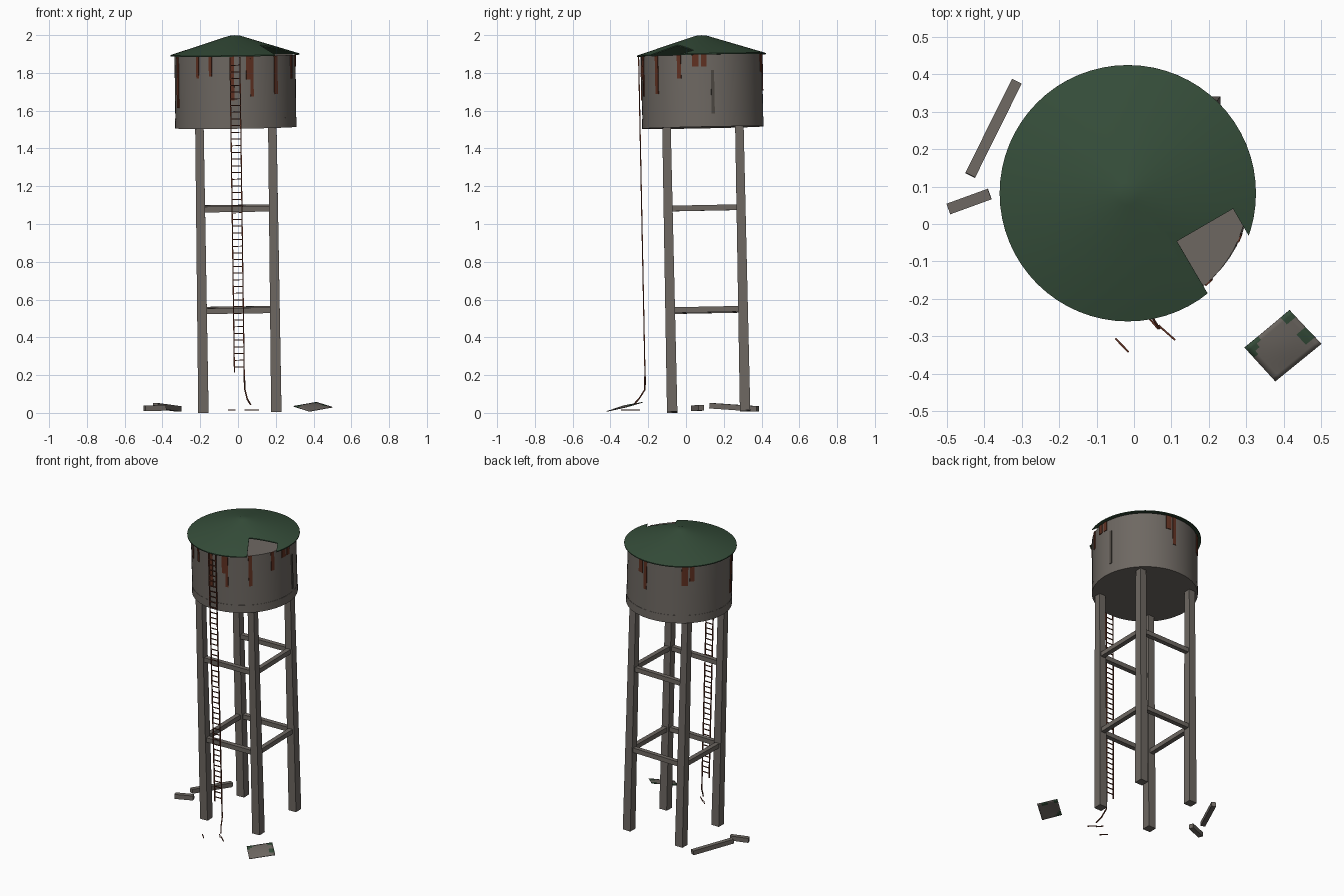
import bpy, bmesh, math, random
from mathutils import Matrix, Vector

random.seed(4)
cube = bpy.data.objects.get("Cube")
if cube:
    bpy.data.objects.remove(cube)


def material(name, rgb):
    m = bpy.data.materials.new(name)
    m.use_nodes = True
    m.diffuse_color = (*rgb, 1)
    bsdf = m.node_tree.nodes["Principled BSDF"]
    bsdf.inputs["Base Color"].default_value = (*rgb, 1)
    bsdf.inputs["Roughness"].default_value = 0.9
    return m


GREY = material("weathered grey", (0.155, 0.138, 0.122))
GREEN = material("faded green", (0.036, 0.075, 0.042))
RUST = material("rust", (0.115, 0.03, 0.015))
STAIN = material("dark stain", (0.075, 0.065, 0.055))

# The whole tower leans slightly forward and sideways
LEAN = Matrix.Translation((0.01, 0.12, 0)) @ Vector((0, 0, 1)).rotation_difference(
    Vector((-0.014, -0.02, 1))).to_matrix().to_4x4()
UPRIGHT = Matrix.Identity(4)


def finish(name, bm, mat, frame=LEAN, smooth=False):
    bmesh.ops.recalc_face_normals(bm, faces=bm.faces[:])
    mesh = bpy.data.meshes.new(name)
    bm.to_mesh(mesh)
    bm.free()
    mesh.materials.append(mat)
    ob = bpy.data.objects.new(name, mesh)
    ob.matrix_world = frame
    bpy.context.collection.objects.link(ob)
    bpy.ops.object.select_all(action='DESELECT')
    ob.select_set(True)
    bpy.context.view_layer.objects.active = ob
    if smooth:
        bpy.ops.object.shade_smooth_by_angle(angle=math.radians(30))
    return ob


def add_beam(bm, a, b, width, end_width=None):
    """Square bar from a to b, optionally tapering."""
    a, b = Vector(a), Vector(b)
    d = b - a
    side = d.cross(Vector((0, 0, 1)))
    side = side.normalized() if side.length > 1e-5 else Vector((1, 0, 0))
    up = side.cross(d).normalized()
    ends = []
    for p, w in ((a, width), (b, end_width or width)):
        ends.append([bm.verts.new(p + (side * i + up * j) * w / 2)
                     for i, j in ((-1, -1), (1, -1), (1, 1), (-1, 1))])
    lo, hi = ends
    bm.faces.new(lo)
    bm.faces.new(hi)
    for i in range(4):
        bm.faces.new((lo[i], lo[i - 1], hi[i - 1], hi[i]))


def beams(name, bars, mat, frame=LEAN):
    bm = bmesh.new()
    for bar in bars:
        add_beam(bm, *bar)
    return finish(name, bm, mat, frame)


def lathe(name, profile, mat, segments=64):
    bm = bmesh.new()
    verts = [bm.verts.new((r, 0, z)) for r, z in profile]
    edges = [bm.edges.new(pair) for pair in zip(verts, verts[1:])]
    bmesh.ops.spin(bm, geom=verts + edges, cent=(0, 0, 0), axis=(0, 0, 1),
                   angle=math.tau, steps=segments)
    bmesh.ops.remove_doubles(bm, verts=bm.verts[:], dist=1e-4)
    return finish(name, bm, mat, smooth=True)


# Legs
H = 0.193
corners = {"front_left": (H, -H), "front_right": (-H, -H),
           "back_right": (-H, H), "back_left": (H, H)}
for name, (x, y) in corners.items():
    beams(name + "_leg", [((x, y, 0.007), (x, y, 1.52), 0.055, 0.045)], GREY)

# Cross braces, with one fallen off the upper level
ring = list(corners.values())
for level, z in (("lower", 0.545), ("upper", 1.083)):
    for i, side in enumerate(("front", "right", "back", "left")):
        if (level, side) != ("upper", "right"):
            a, b = ring[i], ring[(i + 1) % 4]
            beams(f"{level}_{side}_brace", [((*a, z), (*b, z), 0.03)], GREY)

# Tank and its base band
R, TOP, BASE = 0.32, 1.893, 1.512
lathe("tank", [(0, BASE), (R, BASE), (R, TOP), (0, TOP)], GREY)
lathe("tank_base_band", [(R - 0.01, BASE - 0.001), (R + 0.0015, BASE - 0.001),
                         (R + 0.0015, 1.563), (R - 0.01, 1.563)], GREY)

# Conical roof with a rectangular piece torn out
roof = lathe("roof", [(0, 2.0), (0.03, 1.997), (0.342, 1.899), (0.342, 1.893),
                      (0.03, 1.99), (0, 1.993)], GREEN)
bm = bmesh.new()
bmesh.ops.create_cube(bm, size=1, matrix=Matrix.Translation((0.2815, -0.214, 1.95))
                      @ Matrix.Rotation(math.radians(30), 4, 'Z')
                      @ Matrix.Diagonal((0.172, 0.3, 0.3, 1)))
cutter = finish("roof_cutter", bm, GREEN)
cutter.hide_render = True
cut = roof.modifiers.new("hole", 'BOOLEAN')
cut.object, cut.solver = cutter, 'EXACT'
bpy.ops.object.select_all(action='DESELECT')
bpy.context.view_layer.objects.active = roof
roof.select_set(True)
bpy.ops.object.modifier_apply(modifier="hole")
bpy.data.objects.remove(cutter)


# Streaks on the wall: angle from the front, width in degrees, top, bottom
def streak(name, angle, width, top, bottom, mat):
    bm = bmesh.new()
    cols = []
    for t in (-0.5, 0, 0.5):
        a = math.radians(angle + width * t)
        x, y = math.sin(a) * (R + 0.002), -math.cos(a) * (R + 0.002)
        cols.append([bm.verts.new((x, y, z)) for z in (bottom, top)])
    for (a, b), (c, d) in zip(cols, cols[1:]):
        bm.faces.new((a, c, d, b))
    ob = finish(name, bm, mat)
    thick = ob.modifiers.new("thickness", 'SOLIDIFY')
    thick.thickness, thick.offset = 0.004, 0


streaks = [(-71, 5, 1.62), (-38, 3, 1.78), (-24, 3, 1.79), (-3, 4, 1.66),
           (13, 5, 1.77), (16, 3, 1.68), (42, 4, 1.69), (68, 4, 1.77),
           (84, 6, 1.83), (92, 5, 1.83), (167, 6, 1.80), (174, 4, 1.70),
           (220, 7, 1.76), (228, 5, 1.79)]
for i, (angle, width, bottom) in enumerate(streaks):
    streak(f"rust_streak_{i + 1}", angle, width, TOP, bottom, RUST)
streak("dark_streak", 100, 3, 1.81, 1.58, STAIN)

# Ladder: one rail snapped short, the other bent outward at the foot
LY, LX = -0.333, 0.026
beams("ladder_right_rail", [((-LX, LY, 0.22), (-LX, LY, 1.89), 0.006)], RUST)
path = [(LX, LY, 1.89), (LX, LY, 0.2), (LX + 0.002, LY - 0.002, 0.13),
        (LX + 0.014, LY - 0.035, 0.08), (LX + 0.032, LY - 0.065, 0.05)]
beams("ladder_left_rail", [(a, b, 0.006) for a, b in zip(path, path[1:])], RUST)
rungs = [0.25 + 0.0355 * i for i in range(46) if random.random() > 0.06]
beams("ladder_rungs", [((-LX, LY, z), (LX, LY, z), 0.005) for z in rungs], RUST)

# Rungs lying on the ground
beams("fallen_rungs", [((-0.05, -0.305, 0.015), (-0.014, -0.342, 0.015), 0.005),
                       ((0.065, -0.27, 0.015), (0.11, -0.31, 0.015), 0.005),
                       ((0.035, -0.245, 0.015), (0.065, -0.28, 0.015), 0.005)],
      RUST, UPRIGHT)

# Fallen brace pieces
beams("fallen_long_brace", [((-0.437, 0.13, 0.038), (-0.313, 0.38, 0.021), 0.029)],
      GREY, UPRIGHT)
beams("fallen_short_brace", [((-0.495, 0.04, 0.024), (-0.385, 0.08, 0.027), 0.03)],
      GREY, UPRIGHT)

# Fallen roof sheet, slightly buckled, paint left on two edges
west, north = Vector((0.295, -0.33, 0.037)), Vector((0.415, -0.23, 0.058))
east, south = Vector((0.5, -0.32, 0.032)), Vector((0.377, -0.42, 0.01))
bm = bmesh.new()
N = 10
grid = []
for i in range(N + 1):
    u = i / N
    row = []
    for j in range(N + 1):
        p = west.lerp(north, u).lerp(south.lerp(east, u), j / N)
        p.z += 0.006 * math.sin(math.pi * u) * math.sin(math.pi * j / N)
        row.append(bm.verts.new(p))
    grid.append(row)
for i in range(N):
    for j in range(N):
        f = bm.faces.new((grid[i][j], grid[i][j + 1], grid[i + 1][j + 1], grid[i + 1][j]))
        near_west = i + j < 3
        north_edge = i > N - 3 and (j < 2 or 4 < j < 8)
        f.material_index = int(near_west or north_edge)
sheet = finish("fallen_roof_sheet", bm, GREY, UPRIGHT, smooth=True)
sheet.data.materials.append(GREEN)
sheet.modifiers.new("thickness", 'SOLIDIFY').thickness = 0.004
